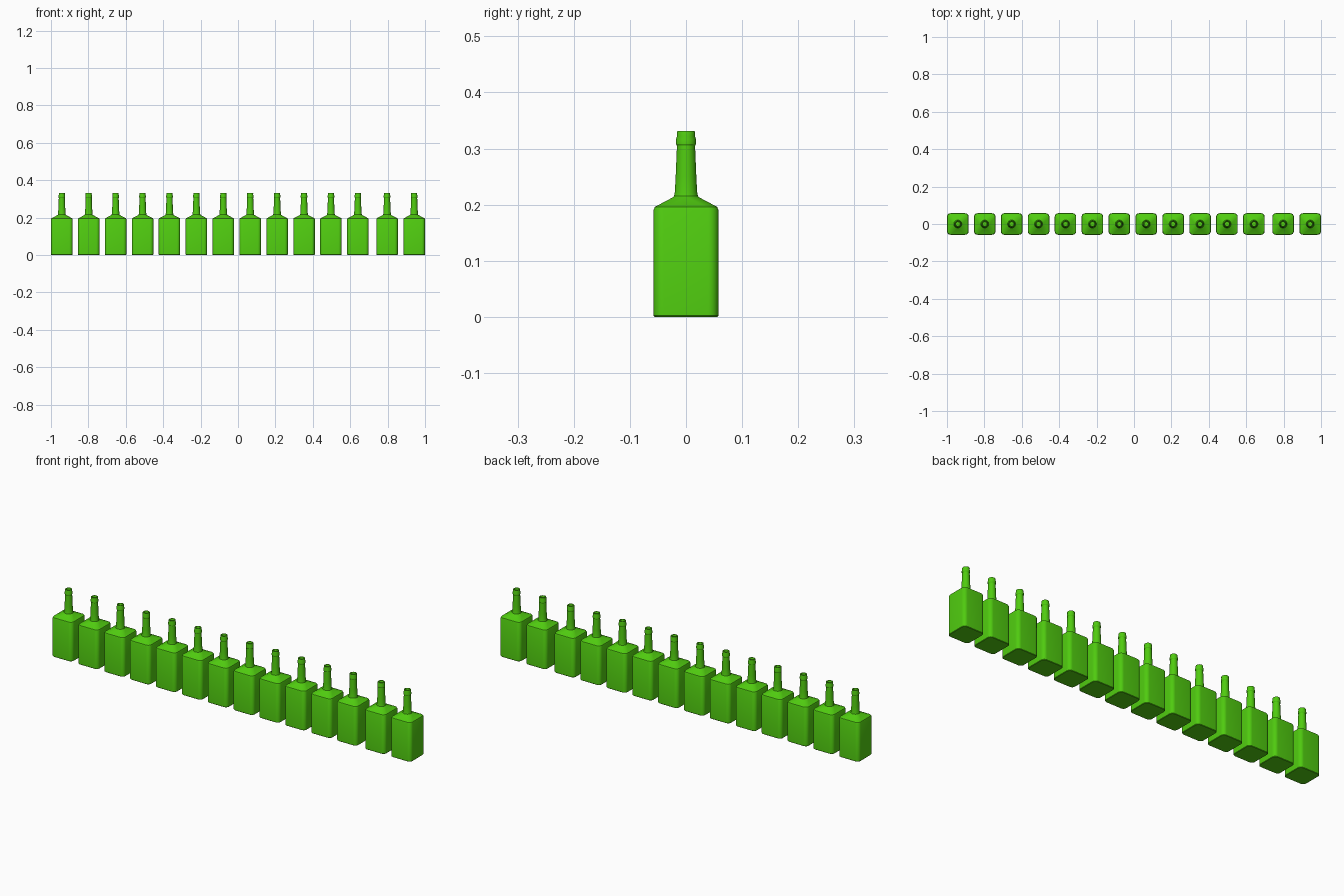
import bpy, bmesh, math

if "Cube" in bpy.data.objects:
    bpy.data.objects.remove(bpy.data.objects["Cube"])

STEPS = 8  # points per quarter ring


def ring(bm, half, corner, z):
    """Rounded-square ring; corner=None gives a circle of radius half."""
    verts = []
    for q in range(4):
        for k in range(STEPS):
            if corner is None:
                a = (q + (k + 0.5) / STEPS) * math.pi / 2
                x, y = half * math.cos(a), half * math.sin(a)
            else:
                a = (q + k / (STEPS - 1)) * math.pi / 2
                sx = 1 if q in (0, 3) else -1
                sy = 1 if q in (0, 1) else -1
                x = sx * (half - corner) + corner * math.cos(a)
                y = sy * (half - corner) + corner * math.sin(a)
            verts.append(bm.verts.new((x, y, z)))
    return verts


# Sections from base to mouth, then down inside the neck
sections = [
    (0.0555, 0.016, 0.0), (0.0575, 0.018, 0.002),          # base
    (0.0575, 0.018, 0.191), (0.0555, 0.018, 0.196),        # body top
    (0.0245, None, 0.2125), (0.0215, None, 0.215),         # shoulder
    (0.0200, None, 0.222), (0.0185, None, 0.250),          # neck
    (0.0162, None, 0.305), (0.0180, None, 0.308),
    (0.0180, None, 0.316), (0.0162, None, 0.322),          # collar
    (0.0165, None, 0.329), (0.0155, None, 0.331),          # lip
    (0.0115, None, 0.331), (0.0105, None, 0.329),
    (0.0105, None, 0.225),                                 # bore
]

bm = bmesh.new()
rings = [ring(bm, *s) for s in sections]
for lo, hi in zip(rings, rings[1:]):
    n = len(lo)
    for i in range(n):
        j = (i + 1) % n
        bm.faces.new((lo[i], lo[j], hi[j], hi[i]))
bm.faces.new(rings[0][::-1])
bm.faces.new(rings[-1])
mesh = bpy.data.meshes.new("bottle")
bm.to_mesh(mesh)
bm.free()

# Green glass
glass = bpy.data.materials.new("green_glass")
glass.diffuse_color = (0.08, 0.60, 0.005, 1)
glass.use_nodes = True
glass.node_tree.nodes["Principled BSDF"].inputs["Base Color"].default_value = glass.diffuse_color
mesh.materials.append(glass)

# Row of bottles: twelve evenly spaced, then a slightly wider gap and two more
centres = [-0.942 + 0.1439 * i for i in range(12)] + [0.797, 0.942]
for i, x in enumerate(centres):
    ob = bpy.data.objects.new(f"bottle_{i + 1}", mesh)
    ob.location.x = x
    bpy.context.collection.objects.link(ob)

# Smooth shading with sharp edges kept
bpy.context.view_layer.objects.active = ob
ob.select_set(True)
bpy.ops.object.shade_smooth_by_angle(angle=math.radians(30))
